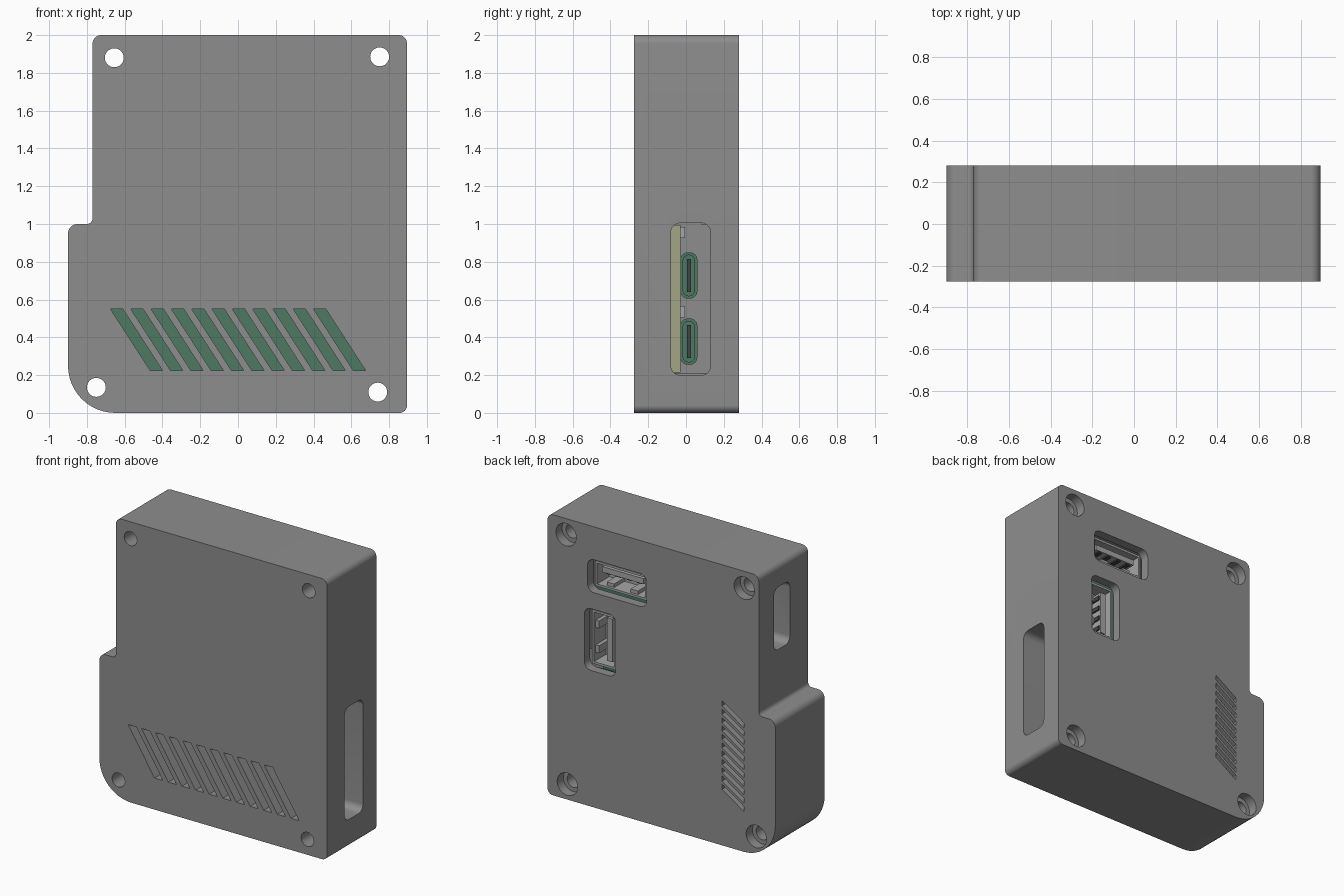
import bpy, bmesh, math
from mathutils import Vector

if "Cube" in bpy.data.objects:
    bpy.data.objects.remove(bpy.data.objects["Cube"])


def material(name, rgb):
    m = bpy.data.materials.new(name)
    m.diffuse_color = (*rgb, 1)
    m.use_nodes = True
    m.node_tree.nodes["Principled BSDF"].inputs["Base Color"].default_value = m.diffuse_color
    return m


GREY = material("case grey", (0.27, 0.27, 0.27))
GREEN = material("board green", (0.075, 0.19, 0.125))
OLIVE = material("board edge olive", (0.36, 0.38, 0.23))
METAL = material("connector metal", (0.38, 0.38, 0.38))
DARK = material("contact dark", (0.05, 0.06, 0.055))


def rounded(pts, radii, n=8):
    """Round each corner of a 2D outline."""
    out = []
    for i, p in enumerate(pts):
        r = radii[i] if isinstance(radii, (list, tuple)) else radii
        p = Vector(p)
        if r == 0:
            out.append(tuple(p))
            continue
        u = (Vector(pts[i - 1]) - p).normalized()
        v = (Vector(pts[(i + 1) % len(pts)]) - p).normalized()
        half = u.angle(v) / 2
        c = p + (u + v).normalized() * r / math.sin(half)
        t0, t1 = p + u * r / math.tan(half) - c, p + v * r / math.tan(half) - c
        a0, a1 = math.atan2(t0.y, t0.x), math.atan2(t1.y, t1.x)
        d = (a1 - a0 + math.pi) % (2 * math.pi) - math.pi
        out += [(c.x + r * math.cos(a0 + d * k / n), c.y + r * math.sin(a0 + d * k / n))
                for k in range(n + 1)]
    return out


def rect(u0, u1, v0, v1, r=0.0):
    return rounded([(u0, v0), (u1, v0), (u1, v1), (u0, v1)], r)


def circle(u, v, r, n=32):
    return [(u + r * math.cos(2 * math.pi * k / n), v + r * math.sin(2 * math.pi * k / n))
            for k in range(n)]


def at(p, axis, d):
    return (p[0], d, p[1]) if axis == 'y' else (d, p[0], p[1])


def finish(name, bm, mat):
    bmesh.ops.recalc_face_normals(bm, faces=bm.faces)
    me = bpy.data.meshes.new(name)
    bm.to_mesh(me)
    bm.free()
    ob = bpy.data.objects.new(name, me)
    bpy.context.collection.objects.link(ob)
    me.materials.append(mat)
    return ob


def prisms(name, outlines, axis, a, b, mat=GREY):
    """Extrude 2D outlines along an axis into one object."""
    bm = bmesh.new()
    for pts in outlines:
        lo = [bm.verts.new(at(p, axis, a)) for p in pts]
        hi = [bm.verts.new(at(p, axis, b)) for p in pts]
        bm.faces.new(lo)
        bm.faces.new(hi)
        for i in range(len(pts)):
            bm.faces.new((lo[i - 1], lo[i], hi[i], hi[i - 1]))
    return finish(name, bm, mat)


def tube(name, outer, inner, axis, a, b, mat):
    """Hollow shell open at both ends."""
    bm = bmesh.new()
    rings = [[bm.verts.new(at(p, axis, d)) for p in loop]
             for loop, d in ((outer, a), (outer, b), (inner, b), (inner, a))]
    for k in range(4):
        r0, r1 = rings[k - 1], rings[k]
        for i in range(len(outer)):
            bm.faces.new((r0[i - 1], r0[i], r1[i], r1[i - 1]))
    return finish(name, bm, mat)


def smooth(ob):
    bpy.ops.object.select_all(action='DESELECT')
    ob.select_set(True)
    bpy.context.view_layer.objects.active = ob
    bpy.ops.object.shade_smooth_by_angle(angle=math.radians(30))


# Case block with a stepped left side
FRONT, BACK = -0.275, 0.28
case = prisms("case", [rounded(
    [(-0.9, 0), (0.895, 0), (0.895, 2), (-0.77, 2), (-0.77, 1), (-0.9, 1)],
    [0.25, 0.04, 0.045, 0.045, 0.03, 0.05], 12)], 'y', FRONT, BACK)

# Openings
screws = [(-0.655, 1.88), (0.75, 1.885), (-0.75, 0.135), (0.74, 0.11)]
front_slots = [[(x, 0.55), (x + 0.065, 0.55), (x + 0.275, 0.225), (x + 0.21, 0.225)]
               for x in (-0.675 + 0.1075 * i for i in range(11))]
back_slots = [[(-0.48, z), (-0.48, z - 0.036), (-0.655, z - 0.149), (-0.655, z - 0.113)]
              for z in (1.03 - 0.0595 * i for i in range(11))]
usb_boxes = [(0.115, 0.58, 1.53, 1.765), (0.36, 0.605, 0.97, 1.41)]
cutters = [
    prisms("cavity_cutter", [[(-0.74, 0.21), (0.7, 0.21), (0.7, 1.78), (-0.62, 1.78),
                              (-0.62, 1.04), (-0.74, 1.04)]], 'y', -0.2, 0.215),
    prisms("front_vent_cutter", front_slots, 'y', -0.4, -0.15),
    prisms("back_vent_cutter", back_slots, 'y', 0.15, 0.4),
    prisms("right_window_cutter", [rect(-0.08, 0.13, 0.2, 1.005, 0.05)], 'x', 0.6, 1.0),
    prisms("left_window_cutter", [rect(-0.07, 0.11, 1.39, 1.835, 0.05)], 'x', -1.0, -0.6),
    prisms("usb_opening_cutter", [rect(*b, 0.05) for b in usb_boxes], 'y', 0.15, 0.4),
    prisms("screw_hole_cutter", [circle(x, z, 0.05) for x, z in screws], 'y', -0.4, 0.4),
    prisms("counterbore_cutter", [circle(x, z, 0.08) for x, z in screws], 'y', 0.21, 0.4),
]
bpy.context.view_layer.objects.active = case
for c in cutters:
    c.hide_render = True
    mod = case.modifiers.new(c.name, 'BOOLEAN')
    mod.operation, mod.solver, mod.object = 'DIFFERENCE', 'EXACT', c
    bpy.ops.object.modifier_apply(modifier=mod.name)
    bpy.data.objects.remove(c)
smooth(case)

# Circuit boards: green faces with olive edges
boards = [prisms("main_board", [rect(-0.72, 0.67, 0.215, 0.995)], 'y', -0.08, -0.03, GREEN),
          prisms("usb_board", [rect(0.09, 0.66, 1.03, 1.76)], 'y', 0.04, 0.08, GREEN)]
for board in boards:
    board.data.materials.append(OLIVE)
    for f in board.data.polygons:
        f.material_index = int(abs(f.normal.y) < 0.5)

# Small chips on the main board
prisms("chips", [rect(0.58, 0.65, z, z + 0.06) for z in (0.505, 0.925)],
       'y', -0.03, -0.005, METAL)

# Side ports: rounded shell, back plate and centre tongue
for i, z in enumerate((0.255, 0.605)):
    outer, inner = rect(-0.03, 0.06, z, z + 0.245, 0.04), rect(-0.015, 0.045, z + 0.015, z + 0.23, 0.028)
    smooth(tube(f"side_port_shell_{i}", outer, inner, 'x', 0.42, 0.69, GREEN))
    prisms(f"side_port_back_{i}", [inner], 'x', 0.42, 0.46, GREEN)
    prisms(f"side_port_tongue_{i}", [rect(0.004, 0.026, z + 0.035, z + 0.21)], 'x', 0.46, 0.67, DARK)


# Back sockets: flat metal shell, tongue, contacts and spring tabs
def socket(name, box, upright):
    u0, u1, v0, v1 = box
    u0, u1, v0, v1 = u0 + 0.028, u1 - 0.028, v0 + 0.028, v1 - 0.028
    t = 0.016
    tube(name + "_shell", rect(u0, u1, v0, v1), rect(u0 + t, u1 - t, v0 + t, v1 - t),
         'y', 0.08, 0.235, METAL)
    prisms(name + "_back", [rect(u0 + t, u1 - t, v0 + t, v1 - t)], 'y', 0.08, 0.1, METAL)

    def part(label, spans, a, b, mat):
        # spans: (along start, along end, across start, across end) as fractions
        du, dv = u1 - u0, v1 - v0
        boxes = []
        for l0, l1, c0, c1 in spans:
            if upright:
                boxes.append(rect(u1 - c1 * du, u1 - c0 * du, v0 + l0 * dv, v0 + l1 * dv))
            else:
                boxes.append(rect(u0 + l0 * du, u0 + l1 * du, v0 + c0 * dv, v0 + c1 * dv))
        prisms(name + label, boxes, 'y', a, b, mat)

    part("_tongue", [(0.1, 0.9, 0.56, 0.78)], 0.1, 0.215, METAL)
    part("_contacts", [(p, p + 0.08, 0.51, 0.56) for p in (0.16, 0.36, 0.56, 0.76)],
         0.1, 0.205, DARK)
    part("_springs", [(p, p + 0.14, 0.1, 0.24) for p in (0.2, 0.66)], 0.1, 0.22, METAL)


socket("wide_socket", usb_boxes[0], False)
socket("tall_socket", usb_boxes[1], True)
